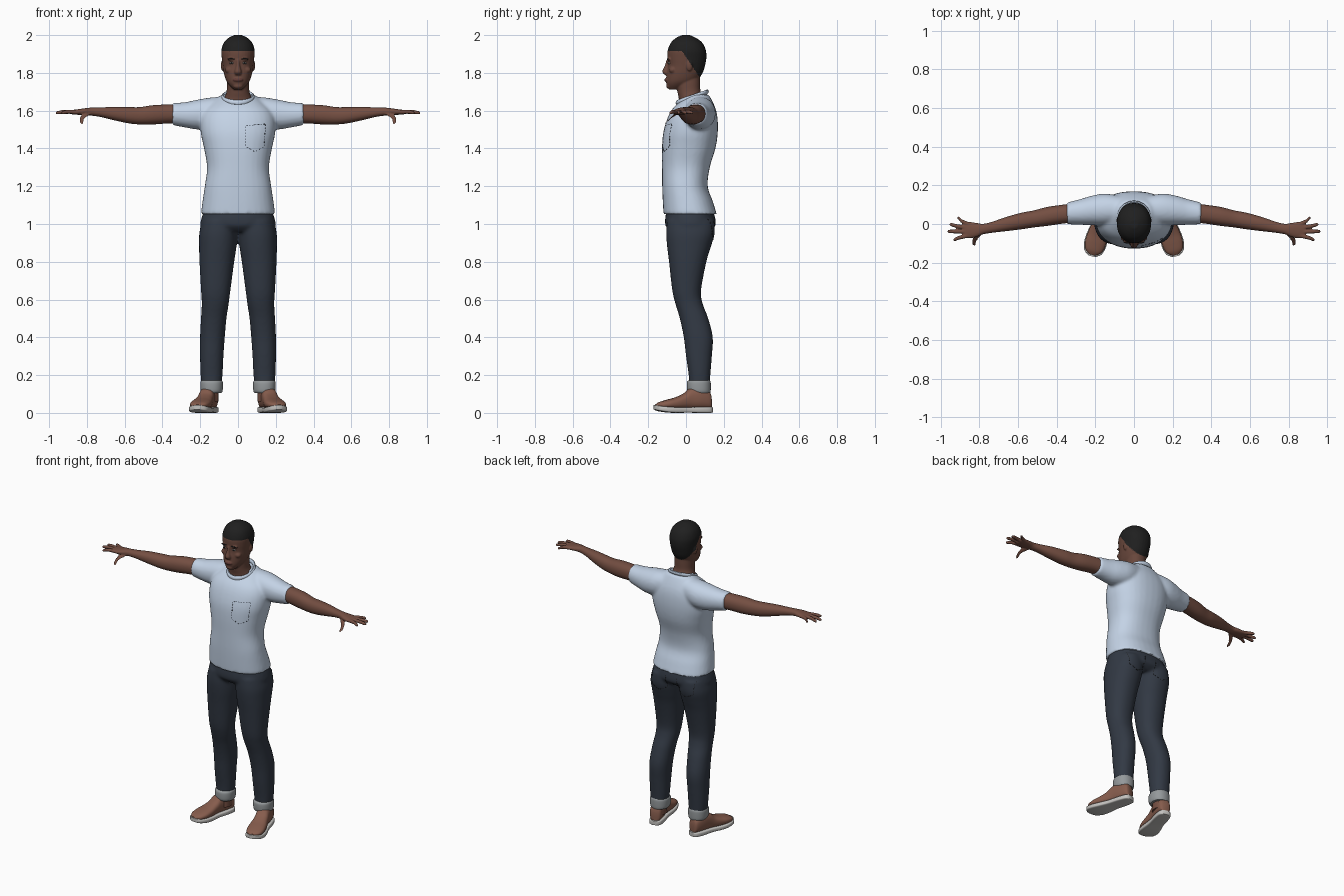
import bpy, bmesh
from math import cos, sin, pi, copysign, radians
from mathutils import Vector, Matrix
from mathutils.bvhtree import BVHTree

if "Cube" in bpy.data.objects:
    bpy.data.objects.remove(bpy.data.objects["Cube"])


def material(name, r, g, b):
    m = bpy.data.materials.new(name)
    m.use_nodes = True
    m.diffuse_color = (r, g, b, 1)
    bsdf = m.node_tree.nodes["Principled BSDF"]
    bsdf.inputs["Base Color"].default_value = (r, g, b, 1)
    bsdf.inputs["Roughness"].default_value = 0.8
    return m


SKIN = material("brown skin", .175, .077, .054)
FACE = material("darker face skin", .14, .063, .045)
LIPS = material("lip brown", .12, .045, .038)
HAIR = material("black hair", .014, .014, .014)
SHIRT = material("pale blue cotton", .55, .65, .79)
DENIM = material("navy denim", .032, .041, .058)
CUFF = material("grey cuff", .3, .32, .33)
SHOE = material("tan leather", .24, .108, .074)
SOLE = material("off white rubber", .55, .54, .52)
EYE = material("eye white", .4, .36, .33)

X, Y, Z = Vector((1, 0, 0)), Vector((0, 1, 0)), Vector((0, 0, 1))


def spline(rows, n=5):
    """Smoothly resample rows of numbers."""
    rows = [Vector(r) for r in rows]
    pts = [rows[0]] + rows + [rows[-1]]
    out = []
    for a, b, c, d in zip(pts, pts[1:], pts[2:], pts[3:]):
        for i in range(n):
            t = i / n
            out.append((b * 2 + (c - a) * t + (a * 2 - b * 5 + c * 4 - d) * t ** 2
                        + (b * 3 - a - c * 3 + d) * t ** 3) / 2)
    return out + [rows[-1]]


def loft(bm, rows, u=X, v=Y, power=2.2, sides=32):
    """Skin rounded sections; each row is centre x, y, z and two half sizes."""
    rings = []
    for r in spline(rows):
        ring = []
        for i in range(sides):
            c, s = cos(2 * pi * i / sides), sin(2 * pi * i / sides)
            pu = copysign(abs(c) ** (2 / power), c) * r[3]
            pv = copysign(abs(s) ** (2 / power), s) * r[4]
            ring.append(bm.verts.new(Vector(r[:3]) + u * pu + v * pv))
        rings.append(ring)
    for a, b in zip(rings, rings[1:]):
        for i in range(sides):
            j = (i + 1) % sides
            bm.faces.new((a[i], a[j], b[j], b[i]))
    bm.faces.new(rings[0][::-1])
    bm.faces.new(rings[-1])


def upright(rows):
    """Rows of z, front y, back y, low x, high x turned into loft rows."""
    return [((l + h) / 2, (f + b) / 2, z, (h - l) / 2, (b - f) / 2)
            for z, f, b, l, h in rows]


def centred(rows):
    return upright([(z, f, b, -w, w) for z, f, b, w in rows])


def ball(bm, centre, size):
    bmesh.ops.create_icosphere(bm, subdivisions=3, radius=1,
                               matrix=Matrix.Translation(centre) @ Matrix.Diagonal((*size, 1)))


def mirror(bm):
    copy = bmesh.ops.duplicate(bm, geom=bm.verts[:] + bm.edges[:] + bm.faces[:])["geom"]
    for g in copy:
        if isinstance(g, bmesh.types.BMVert):
            g.co.x *= -1


def finish(name, bm, mats, voxel=0, smooth=5):
    """Make an object; with a voxel size, fuse its parts into one skin."""
    bmesh.ops.recalc_face_normals(bm, faces=bm.faces[:])
    mesh = bpy.data.meshes.new(name)
    bm.to_mesh(mesh)
    bm.free()
    ob = bpy.data.objects.new(name, mesh)
    bpy.context.collection.objects.link(ob)
    if voxel:
        rm = ob.modifiers.new("fuse", 'REMESH')
        rm.mode, rm.voxel_size = 'VOXEL', voxel
        sm = ob.modifiers.new("soften", 'SMOOTH')
        sm.factor, sm.iterations = .5, smooth
        dg = bpy.context.evaluated_depsgraph_get()
        baked = bpy.data.meshes.new_from_object(ob.evaluated_get(dg))
        ob.modifiers.clear()
        ob.data = baked
    ob.data.materials.clear()
    for m in mats:
        ob.data.materials.append(m)
    for p in ob.data.polygons:
        p.use_smooth = True
    ob.data.set_sharp_from_angle(angle=radians(55))
    return ob


def stitches(name, ob, paths, side, mat):
    """Lay thin dashes along x, z paths on the front (-1) or back (1) of a part."""
    src = bmesh.new()
    src.from_mesh(ob.data)
    tree = BVHTree.FromBMesh(src)
    bm = bmesh.new()
    for path in paths:
        for (x0, z0), (x1, z1) in zip(path, path[1:]):
            along = Vector((x1 - x0, 0, z1 - z0))
            n = max(2, round(along.length / .016))
            for i in range(n):
                t = (i + .5) / n
                start = Vector((x0, side, z0)) + along * t
                hit, normal, _, _ = tree.ray_cast(start, Vector((0, -side, 0)))
                if hit is None:
                    continue
                d = (along - normal * along.dot(normal)).normalized()
                frame = Matrix((d, normal.cross(d), normal)).transposed().to_4x4()
                bmesh.ops.create_cube(bm, size=1, matrix=Matrix.Translation(hit) @ frame
                                      @ Matrix.Diagonal((.009, .003, .003, 1)))
    src.free()
    finish(name, bm, [mat])


# Shirt: sleeves mirrored, then fused with the trunk
bm = bmesh.new()
loft(bm, [(.07, .075, 1.6, .07, .075), (.15, .075, 1.586, .082, .083), (.22, .07, 1.579, .076, .078),
          (.28, .062, 1.578, .066, .067), (.35, .055, 1.582, .056, .058)], Y, Z, 2.1)
mirror(bm)
loft(bm, centred([(1.052, -.119, .163, .197), (1.12, -.123, .142, .188), (1.2, -.126, .115, .176),
                  (1.3, -.127, .126, .164), (1.4, -.127, .156, .18), (1.48, -.121, .168, .197),
                  (1.55, -.102, .168, .198), (1.6, -.078, .16, .18), (1.635, -.048, .147, .145),
                  (1.665, -.012, .132, .11), (1.685, .01, .12, .085)]), power=2.3)
shirt = finish("shirt", bm, [SHIRT], .009, 6)
pocket = [(.04, 1.52), (.042, 1.41), (.09, 1.383), (.138, 1.41), (.146, 1.53), (.04, 1.52)]
stitches("shirt_pocket_stitching", shirt, [pocket], -1, DENIM)

# Collar: a tilted rib round the neck
bm = bmesh.new()
n, k = 40, 8
grid = []
for i in range(n):
    a = 2 * pi * i / n
    out = Vector((cos(a), sin(a), .35 * sin(a)))
    c = Vector((.08 * out.x, .033 + .08 * out.y, 1.672 + .08 * out.z))
    grid.append([bm.verts.new(c + out * .008 * cos(2 * pi * j / k) + Z * .012 * sin(2 * pi * j / k))
                 for j in range(k)])
for i in range(n):
    for j in range(k):
        a, b = grid[i], grid[(i + 1) % n]
        bm.faces.new((a[j], a[(j + 1) % k], b[(j + 1) % k], b[j]))
finish("shirt_collar", bm, [SHIRT])

# Jeans: legs mirrored, then fused with the hips
bm = bmesh.new()
loft(bm, upright([(1.02, -.1, .15, 0, .19), (.95, -.105, .152, .002, .205), (.88, -.1, .132, .008, .206),
                  (.8, -.09, .108, .02, .204), (.65, -.073, .08, .04, .196), (.58, -.057, .088, .049, .192),
                  (.5, -.033, .118, .061, .196), (.4, -.012, .142, .07, .201), (.3, 0, .137, .077, .201),
                  (.2, .014, .129, .082, .198), (.14, .018, .125, .088, .192)]))
mirror(bm)
loft(bm, centred([(1.085, -.1, .14, .175), (1.03, -.11, .155, .194), (.99, -.108, .155, .2),
                  (.96, -.08, .12, .18)]), power=2.3)
jeans = finish("jeans", bm, [DENIM], .009, 5)
seat = [(.04, 1.03), (.045, .94), (.095, .915), (.15, .94), (.157, 1.03)]
stitches("back_pocket_stitching", jeans, [seat, [(-x, z) for x, z in seat]], 1, HAIR)

# Rolled cuffs and ankles
bm = bmesh.new()
loft(bm, upright([(.105, .014, .128, .087, .192), (.12, .006, .131, .081, .198), (.16, .005, .131, .08, .199),
                  (.172, .014, .127, .086, .194)]))
mirror(bm)
finish("jean_cuffs", bm, [CUFF])
bm = bmesh.new()
loft(bm, [(.142, .068, .06, .04, .045), (.14, .068, .15, .038, .042)])
mirror(bm)
finish("ankles", bm, [SKIN])

# Shoes: sections from heel to toe along an outward turned foot
FOOT = Vector((.262, -.966, 0))
ACROSS = Vector((.966, .262, 0))
HEEL = Vector((.137, .132, 0))


def foot_rows(rows):
    return [(*(HEEL + FOOT * s + Z * (lo + hi) / 2), w, (hi - lo) / 2) for s, w, lo, hi in rows]


bm = bmesh.new()
loft(bm, foot_rows([(0, .02, .02, .085), (.012, .035, .02, .115), (.06, .042, .02, .138), (.115, .042, .02, .13),
                    (.15, .045, .02, .102), (.195, .052, .02, .082), (.24, .054, .022, .07),
                    (.28, .043, .025, .058), (.302, .016, .03, .045)]), ACROSS, Z, 2.5)
mirror(bm)
finish("shoe_uppers", bm, [SHOE])
bm = bmesh.new()
loft(bm, foot_rows([(-.006, .02, .002, .03), (.01, .038, 0, .032), (.06, .045, 0, .031), (.13, .046, .001, .03),
                    (.195, .056, 0, .03), (.245, .058, .003, .033), (.288, .046, .01, .038),
                    (.31, .016, .018, .042)]), ACROSS, Z, 5)
mirror(bm)
finish("shoe_soles", bm, [SOLE])

# Arms with palms, four fingers and a thumb
bm = bmesh.new()
loft(bm, [(.28, .06, 1.582, .05, .05), (.36, .052, 1.583, .049, .05), (.45, .039, 1.578, .049, .051),
          (.52, .026, 1.573, .044, .046), (.58, .016, 1.576, .043, .043), (.66, 0, 1.585, .037, .035),
          (.73, -.016, 1.592, .029, .025), (.78, -.026, 1.595, .027, .021), (.81, -.03, 1.595, .035, .018),
          (.845, -.032, 1.593, .042, .015), (.875, -.03, 1.592, .042, .012), (.886, -.03, 1.592, .036, .009)], Y, Z)
for y0, x1, y1 in ((-.06, .935, -.08), (-.04, .965, -.038), (-.02, .955, -.003), (-.001, .915, .031)):
    loft(bm, [(.855, y0, 1.593, .011, .011), ((.87 + x1) / 2, (y0 + y1) / 2, 1.594, .0105, .0105),
              (x1 - .008, y1, 1.589, .009, .009), (x1, y1, 1.588, .005, .005)], Y, Z, 2, 16)
loft(bm, [(.79, -.04, 1.59, .018, .016), (.815, -.068, 1.573, .016, .015), (.827, -.09, 1.553, .013, .012),
          (.826, -.108, 1.536, .01, .009), (.824, -.114, 1.53, .005, .005)], X, Vector((0, .6, .8)), 2, 16)
mirror(bm)
finish("arms_and_hands", bm, [SKIN], .0045, 3)

# Head: skull, neck, nose, lips, chin and ears fused
bm = bmesh.new()
ball(bm, (.082, .018, 1.838), (.009, .017, .028))
ball(bm, (.034, -.09, 1.872), (.024, .009, .008))
ball(bm, (.045, -.07, 1.815), (.024, .02, .018))
mirror(bm)
loft(bm, centred([(1.712, -.09, -.03, .022), (1.735, -.102, .02, .046), (1.76, -.105, .06, .063),
                  (1.8, -.102, .088, .075), (1.84, -.096, .101, .081), (1.88, -.099, .108, .086),
                  (1.92, -.097, .105, .088), (1.96, -.08, .086, .075), (1.985, -.053, .053, .05),
                  (2, -.022, .02, .02)]))
loft(bm, centred([(1.61, -.04, .115, .095), (1.66, -.038, .102, .076), (1.7, -.045, .078, .061),
                  (1.75, -.05, .075, .058), (1.8, -.04, .075, .055)]))
loft(bm, [(0, -.093, 1.87, .008, .01), (0, -.099, 1.835, .011, .015), (0, -.105, 1.806, .019, .021),
          (0, -.099, 1.789, .016, .013)], sides=16)
ball(bm, (0, -.102, 1.763), (.027, .013, .011))
ball(bm, (0, -.091, 1.73), (.025, .014, .014))
head = finish("head", bm, [FACE, HAIR, LIPS], .0045, 3)
for p in head.data.polygons:
    x, y, z = p.center
    hairline = max(1.775, 1.915 - 1.5 * max(0, y + .02))
    if z > hairline:
        p.material_index = 1
    elif y < -.095 and abs(x) < .025 and abs(z - 1.763) < .008:
        p.material_index = 2

# Eyes and brows
for name, mat, centre, size in (("eyeballs", EYE, (.034, -.089, 1.852), (.013, .007, .006)),
                                ("pupils", HAIR, (.034, -.0935, 1.852), (.006, .004, .0055)),
                                ("eyebrows", HAIR, (.035, -.0945, 1.874), (.02, .006, .004))):
    bm = bmesh.new()
    ball(bm, centre, size)
    mirror(bm)
    finish(name, bm, [mat])
